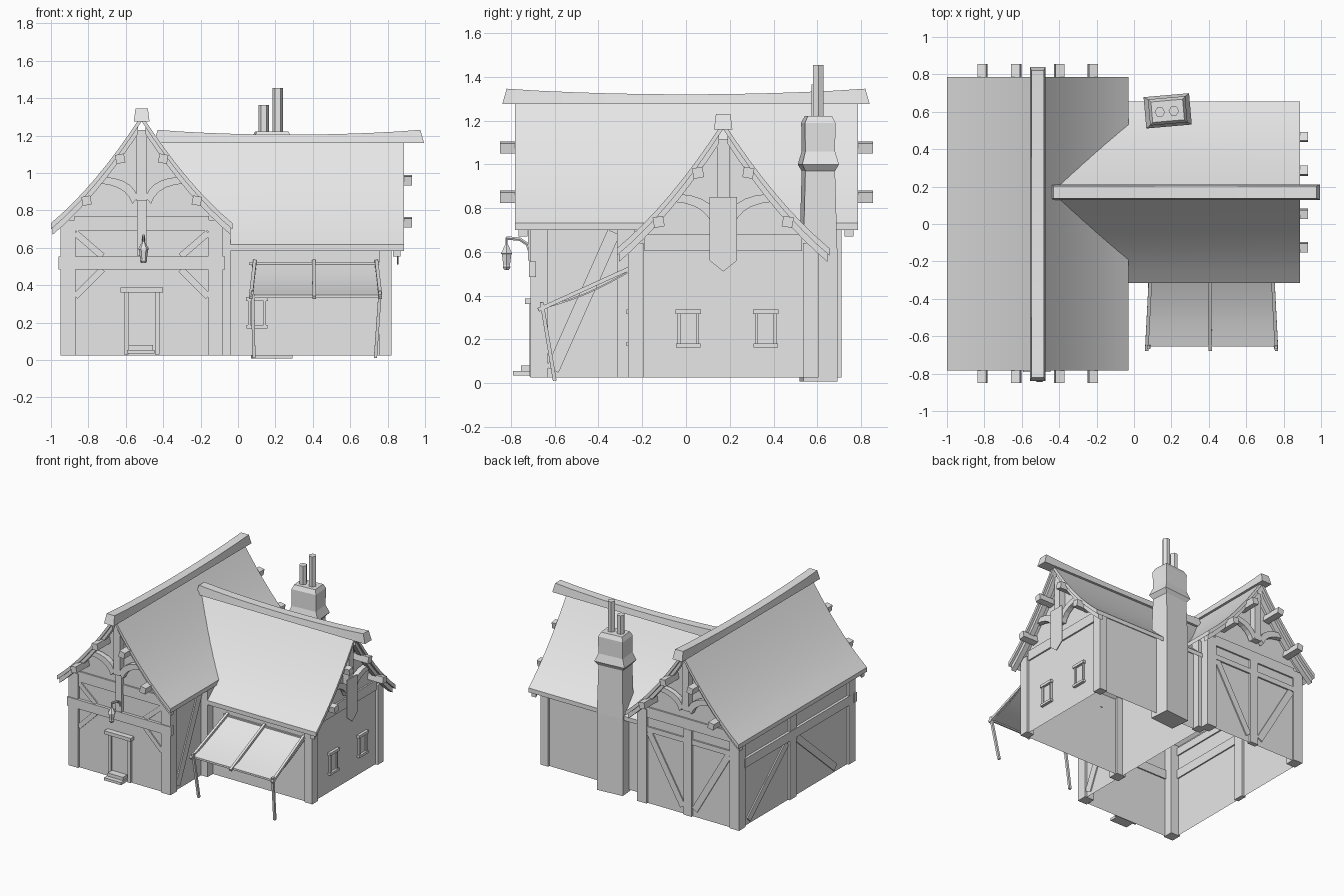
import bpy, bmesh, math
from mathutils import Vector

cube = bpy.data.objects.get("Cube")
if cube:
    bpy.data.objects.remove(cube, do_unlink=True)

GREY = (0.8, 0.8, 0.8, 1)
mat = bpy.data.materials.new("plain grey")
mat.use_nodes = True
mat.diffuse_color = GREY
mat.node_tree.nodes["Principled BSDF"].inputs["Base Color"].default_value = GREY


def loft(name, rings, closed=True, smooth=False):
    """Skin a list of equal point rings and cap both ends."""
    bm = bmesh.new()
    rows = [[bm.verts.new(p) for p in ring] for ring in rings]
    n = len(rows[0])
    for a, b in zip(rows, rows[1:]):
        for i in range(n if closed else n - 1):
            j = (i + 1) % n
            bm.faces.new((a[i], a[j], b[j], b[i]))
    bm.faces.new(rows[0][::-1])
    bm.faces.new(rows[-1])
    bmesh.ops.recalc_face_normals(bm, faces=bm.faces)
    mesh = bpy.data.meshes.new(name)
    bm.to_mesh(mesh)
    bm.free()
    mesh.materials.append(mat)
    ob = bpy.data.objects.new(name, mesh)
    bpy.context.collection.objects.link(ob)
    if smooth:
        bpy.ops.object.select_all(action='DESELECT')
        ob.select_set(True)
        bpy.context.view_layer.objects.active = ob
        bpy.ops.object.shade_smooth_by_angle(angle=math.radians(30))
    return ob


def plate(name, place, outline, v0, v1, **kw):
    """Extrude an outline of (u, z) points from depth v0 to v1."""
    return loft(name, [[place(u, v, z) for u, z in outline] for v in (v0, v1)], **kw)


def box(name, place, u0, u1, v0, v1, z0, z1):
    return plate(name, place, [(u0, z0), (u1, z0), (u1, z1), (u0, z1)], v0, v1)


def strip(name, place, p, q, width, v0, v1):
    """Straight timber between two (u, z) points on a wall."""
    p, q = Vector(p), Vector(q)
    side = (q - p).orthogonal().normalized() * width / 2
    plate(name, place, [p + side, q + side, q - side, p - side], v0, v1)


def tube(name, path, radius, sides=6):
    path = [Vector(p) for p in path]
    rings = []
    for i, p in enumerate(path):
        d = (path[min(i + 1, len(path) - 1)] - path[max(i - 1, 0)]).normalized()
        a = d.cross(Vector((1, 0, 0)) if abs(d.x) < 0.8 else Vector((0, 1, 0))).normalized()
        b = d.cross(a)
        angles = [math.tau * (k + 0.5) / sides for k in range(sides)]
        rings.append([p + radius * (a * math.cos(t) + b * math.sin(t)) for t in angles])
    return loft(name, rings)


def world(x, y, z):
    return (x, y, z)


def hall(u, v, z):
    return (u - 0.515, v, z)


def wing(u, v, z):
    return (v, u + 0.17, z)


# Wall frames: u along the wall, v outwards
def front(u, v, z): return (u - 0.515, -0.695 - v, z)
def back(u, v, z): return (u - 0.515, 0.695 + v, z)
def left(u, v, z): return (-0.935 - v, u, z)
def right(u, v, z): return (-0.095 + v, u, z)
def wing_end(u, v, z): return (0.80 + v, u + 0.17, z)
def wing_front(u, v, z): return (u, -0.25 - v, z)


def slope(u):
    """Concave roof height at distance u from the ridge."""
    d = abs(u)
    return 1.31 - 1.55 * d + 0.74 * d * d


WING_DROP = 0.115
US = [0.485 * (i / 8 - 1) for i in range(17)]


def shell(name, place, v0, v1, drop):
    # Open-bottomed walls with both gables
    top = [(u, slope(u) - drop - 0.045) for u in (-0.42, -0.28, -0.14, -0.04, 0.04, 0.14, 0.28, 0.42)]
    plate(name, place, [(-0.42, 0.025)] + top + [(0.42, 0.025)], v0, v1, closed=False)


def roof(name, place, start, end, drop):
    upper = [(u, slope(u) - drop) for u in US]
    outline = upper + [(u, z - 0.033) for u, z in reversed(upper)]
    loft(name, [[place(u, f(u), z) for u, z in outline] for f in (start, end)], smooth=True)


def ridge(name, place, v0, v1, drop):
    # Sagging trapezoid beam
    rings = []
    for i in range(11):
        t = i / 5 - 1
        v, lip = (v0 + v1) / 2 + t * (v1 - v0) / 2, -0.02 * t * (abs(t) == 1)
        top = 1.32 + 0.026 * t * t - drop
        low = 1.275 - drop
        rings.append([place(-0.042, v, low), place(0.042, v, low),
                      place(0.033, v + lip, top), place(-0.033, v + lip, top)])
    loft(name, rings, smooth=True)


def truss(name, place, drop, roof_edge, purlin_end):
    """Gable timbers in a wall frame with v pointing outwards."""
    for s, side in ((-1, "left"), (1, "right")):
        us = [s * (0.02 + 0.057 * i) for i in range(9)]
        outline = [(u, slope(u) - drop - 0.03) for u in us]
        outline += [(u, slope(u) - drop - 0.07) for u in reversed(us)]
        plate(f"{name}_rafter_{side}", place, outline, 0.03, 0.07)
        # Curved brace from the king post up to the rafter
        a, c = Vector((s * 0.02, 0.87 - drop)), Vector((s * 0.05, 0.97 - drop))
        b = Vector((s * 0.2, slope(0.2) - drop - 0.05))
        curve = [a.lerp(c, t / 5).lerp(c.lerp(b, t / 5), t / 5) for t in range(6)]
        offset = Vector((s * 0.03, -0.035))
        plate(f"{name}_brace_{side}", place, curve + [p + offset for p in reversed(curve)], 0.01, 0.05)
        # Purlin ends, turned to the roof slope
        for row, d in (("upper", 0.115), ("lower", 0.295)):
            m, h, tilt = slope(d) - drop - 0.065, 0.034, math.radians(35)
            pts = [(s * d + h * math.cos(tilt + k * math.pi / 2) * s,
                    m + h * math.sin(tilt + k * math.pi / 2)) for k in range(4)]
            plate(f"{name}_{row}_purlin_{side}", place, pts, -0.01, purlin_end)
    box(f"{name}_king_post", place, -0.028, 0.028, 0, 0.05, 0.85 - drop, 1.23 - drop)
    box(f"{name}_tie_beam", place, -0.36, 0.36, 0, 0.012, 0.69 - drop * 0.75, 0.77 - drop * 0.78)


def window(name, place, c, z0, z1):
    h = 0.042
    for side in (-1, 1):
        box(f"{name}_jamb", place, c + side * h - 0.007, c + side * h + 0.007, 0, 0.015, z0, z1)
    box(f"{name}_lintel", place, c - 0.058, c + 0.058, 0, 0.022, z1 - 0.005, z1 + 0.016)
    box(f"{name}_sill", place, c - 0.056, c + 0.056, 0, 0.022, z0 - 0.012, z0 + 0.006)
    box(f"{name}_pane", place, c - h, c + h, 0, 0.004, z0, z1)


# Hall and wing bodies
shell("hall_walls", hall, -0.695, 0.695, 0)
shell("wing_walls", wing, -0.09, 0.80, WING_DROP)
roof("hall_roof", hall, lambda u: -0.782, lambda u: 0.786, 0)
roof("wing_roof", wing, lambda u: -0.515 + min(abs(u) + 0.065, 0.43), lambda u: 0.888, WING_DROP)
ridge("hall_ridge", hall, -0.84, 0.84, 0)
ridge("wing_ridge", wing, -0.45, 0.995, WING_DROP)
truss("front_gable", front, 0, 0.785, 0.155)
truss("back_gable", back, 0, 0.785, 0.16)
truss("wing_gable", wing_end, WING_DROP, 0.888, 0.13)

# Corner and middle posts
for s in (-1, 1):
    for y0 in (-0.71, 0.63):
        box("hall_corner_post", hall, s * 0.395 - 0.04, s * 0.395 + 0.04, y0, y0 + 0.08, 0.025, 0.75)
    box("wing_corner_post", wing, s * 0.4 - 0.035, s * 0.4 + 0.035, 0.755, 0.82, 0.025, 0.64)
box("junction_post_front", world, -0.12, -0.04, -0.315, -0.235, 0.025, 0.72)
box("junction_post_back", world, -0.12, -0.05, 0.575, 0.645, 0.025, 0.72)
box("left_middle_post", left, 0.01, 0.09, -0.02, 0.015, 0.025, 0.75)
box("back_middle_post", back, -0.03, 0.04, -0.02, 0.015, 0.025, 0.69)

# Wall beams and diagonal braces
box("front_beam", front, -0.445, 0.445, -0.01, 0.022, 0.485, 0.555)
box("back_beam", back, -0.36, 0.36, 0, 0.012, 0.58, 0.62)
box("left_beam", left, -0.64, 0.64, -0.01, 0.02, 0.485, 0.555)
box("left_top_beam", left, -0.64, 0.64, -0.01, 0.012, 0.67, 0.73)
for s in (-1, 1):
    strip("front_upper_brace", front, (s * 0.355, 0.68), (s * 0.21, 0.555), 0.035, 0, 0.009)
    strip("front_lower_brace", front, (s * 0.355, 0.34), (s * 0.21, 0.485), 0.035, 0, 0.009)
    strip("back_brace", back, (s * 0.34, 0.58), (s * 0.05, 0.08), 0.05, 0, 0.009)
    strip("left_brace", left, (0.05 + s * 0.53, 0.06), (0.05 + s * 0.06, 0.47), 0.055, 0, 0.009)
strip("right_brace", right, (-0.61, 0.06), (-0.33, 0.69), 0.06, 0, 0.009)

# Door with frame, lintel and steps
box("door_panel", front, -0.075, 0.075, 0, 0.006, 0.03, 0.35)
for s in (-1, 1):
    box("door_jamb", front, s * 0.083 - 0.012, s * 0.083 + 0.012, 0, 0.02, 0.03, 0.365)
box("door_lintel", front, -0.113, 0.113, 0, 0.042, 0.362, 0.388)
box("door_lower_step", front, -0.078, 0.068, 0, 0.095, 0.035, 0.055)
box("door_upper_step", front, -0.07, 0.06, 0, 0.06, 0.055, 0.08)

window("wing_front_window", wing_front, 0.102, 0.182, 0.32)
for c in (-0.16, 0.195):
    window("wing_end_window", wing_end, c, 0.175, 0.32)

# Hanging boards on the gables
plate("wing_banner", wing_end, [(-0.062, 0.85), (-0.062, 0.56), (0, 0.51), (0.062, 0.56), (0.062, 0.85)],
      0.051, 0.058)
box("front_hanging_post", front, -0.025, 0.025, 0, 0.027, 0.56, 0.86)

# Lantern on a curved arm
LX, LY = -0.505, -0.82
tube("lantern_arm", [(LX, -0.71, 0.59), (LX, -0.725, 0.635), (LX, -0.76, 0.658), (LX, LY, 0.664)], 0.009)
tube("lantern_hook", [(LX, LY, 0.665), (LX, LY, 0.62)], 0.005)
lantern = [(0.012, 0.518), (0.02, 0.53), (0.018, 0.54), (0.025, 0.59), (0.03, 0.592), (0.012, 0.625), (0.006, 0.635)]
loft("lantern", [[(LX + r * math.cos(k * math.pi / 3), LY + r * math.sin(k * math.pi / 3), z)
                  for k in range(6)] for r, z in lantern])

# Chimney, slightly turned, with two pots
turn = math.radians(5)
stack = [(0.105, 0.078, 0.008), (0.105, 0.078, 0.6), (0.098, 0.068, 0.97), (0.122, 0.084, 1.0),
         (0.098, 0.068, 1.06), (0.1, 0.07, 1.19), (0.085, 0.055, 1.222)]
rings = []
for w, d, z in stack:
    corners = [(-w, -d), (w, -d), (w, d), (-w, d)]
    rings.append([(0.18 + x * math.cos(turn) - y * math.sin(turn),
                   0.605 + x * math.sin(turn) + y * math.cos(turn), z) for x, y in corners])
loft("chimney_stack", rings)
tube("short_chimney_pot", [(0.138, 0.598, 1.2), (0.138, 0.598, 1.365)], 0.028)
tube("tall_chimney_pot", [(0.213, 0.605, 1.2), (0.213, 0.605, 1.455)], 0.028)

# Awning: sagging cloth, rafters, rails and leaning posts
drape = [(-0.255 - 0.4 * t / 6, 0.517 - 0.17 * t / 6 - 0.018 * math.sin(math.pi * t / 6)) for t in range(7)]
cloth = drape + [(y, z - 0.008) for y, z in reversed(drape)]
loft("awning_cloth", [[(x, y, z) for y, z in cloth] for x in (0.075, 0.41, 0.755)], smooth=True)
for x0, x1 in ((0.09, 0.068), (0.405, 0.407), (0.74, 0.762)):
    tube("awning_rafter", [(x0, -0.25, 0.528), (x1, -0.675, 0.335)], 0.013, 4)
for x0, x1 in ((0.078, 0.085), (0.76, 0.735)):
    tube("awning_post", [(x0, -0.66, 0.37), (x1, -0.6, 0.012)], 0.012, 4)
tube("awning_front_rail", [(0.06, -0.65, 0.338), (0.77, -0.65, 0.338)], 0.008, 4)
tube("awning_back_rail", [(0.06, -0.26, 0.515), (0.77, -0.26, 0.515)], 0.008, 4)
